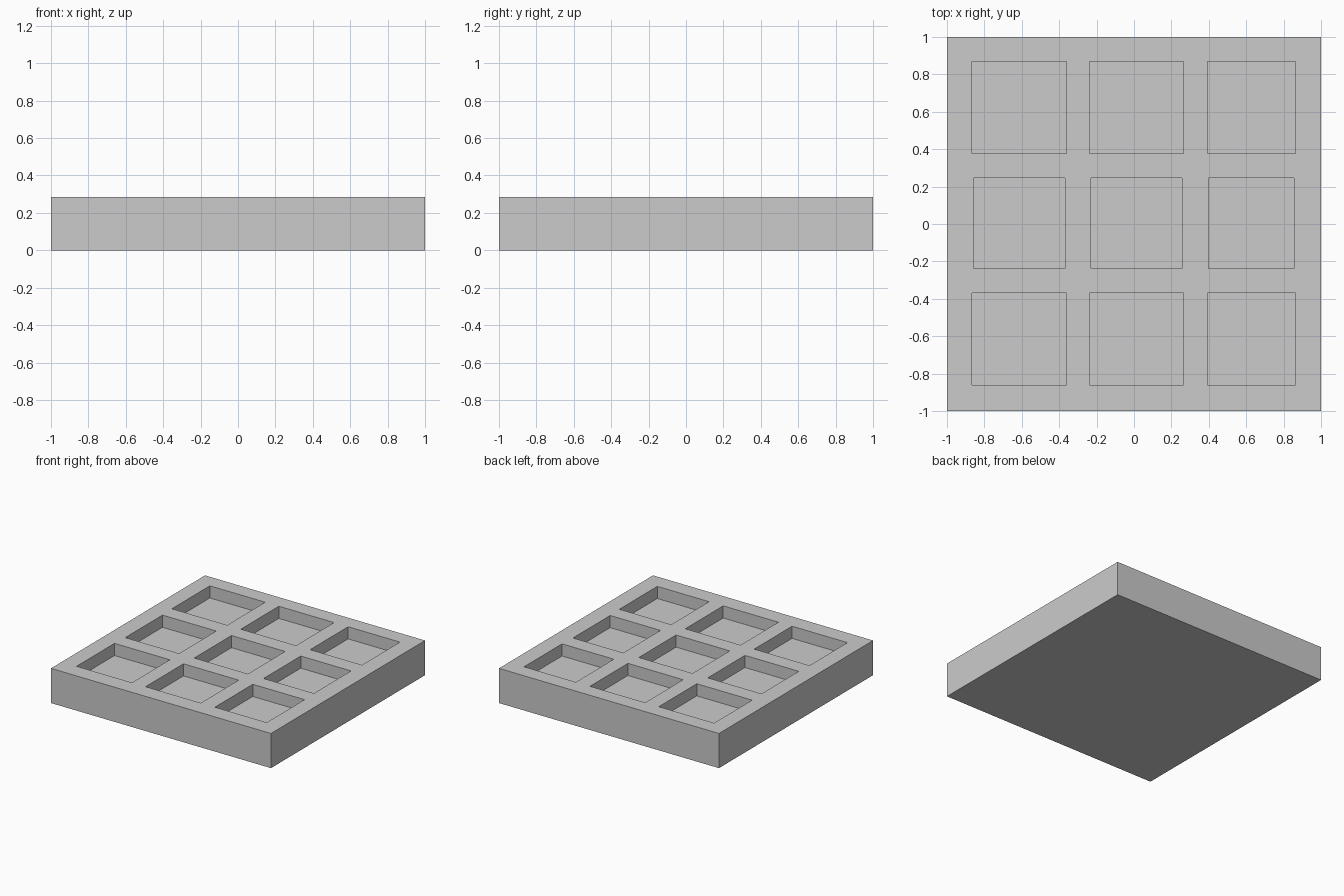
import bpy
import bmesh

cube = bpy.data.objects.get("Cube")
if cube:
    bpy.data.objects.remove(cube, do_unlink=True)

HEIGHT = 0.285
DEPTH = 0.1

grey = bpy.data.materials.new("plain_grey")
grey.use_nodes = True
colour = (0.6, 0.6, 0.6, 1)
grey.diffuse_color = colour
grey.node_tree.nodes["Principled BSDF"].inputs["Base Color"].default_value = colour


def add_box(bm, x0, x1, y0, y1, z0, z1):
    """Add a closed box between the given limits."""
    verts = bmesh.ops.create_cube(bm, size=1)["verts"]
    bmesh.ops.scale(bm, vec=(x1 - x0, y1 - y0, z1 - z0), verts=verts)
    bmesh.ops.translate(bm, vec=((x0 + x1) / 2, (y0 + y1) / 2, (z0 + z1) / 2), verts=verts)


def make_object(name, bm):
    mesh = bpy.data.meshes.new(name)
    bm.to_mesh(mesh)
    bm.free()
    obj = bpy.data.objects.new(name, mesh)
    bpy.context.collection.objects.link(obj)
    mesh.materials.append(grey)
    return obj


# Solid square slab
bm = bmesh.new()
add_box(bm, -1, 1, -1, 1, 0, HEIGHT)
tray = make_object("tray", bm)

# Three by three square pockets; the middle row is slightly smaller
columns = [(-0.865, -0.362), (-0.238, 0.264), (0.392, 0.863)]
rows = [(-0.86, -0.368, 0), (-0.238, 0.245, 0.007), (0.377, 0.87, 0)]
bm = bmesh.new()
for x0, x1 in columns:
    for y0, y1, inset in rows:
        add_box(bm, x0 + inset, x1 - inset, y0, y1, HEIGHT - DEPTH, HEIGHT + DEPTH)
cutter = make_object("pocket_cutter", bm)
cutter.hide_render = True

# Cut the pockets, then remove the helper
cut = tray.modifiers.new("pockets", "BOOLEAN")
cut.operation = "DIFFERENCE"
cut.solver = "EXACT"
cut.object = cutter
bpy.context.view_layer.objects.active = tray
tray.select_set(True)
bpy.ops.object.modifier_apply(modifier=cut.name)
bpy.data.objects.remove(cutter, do_unlink=True)
